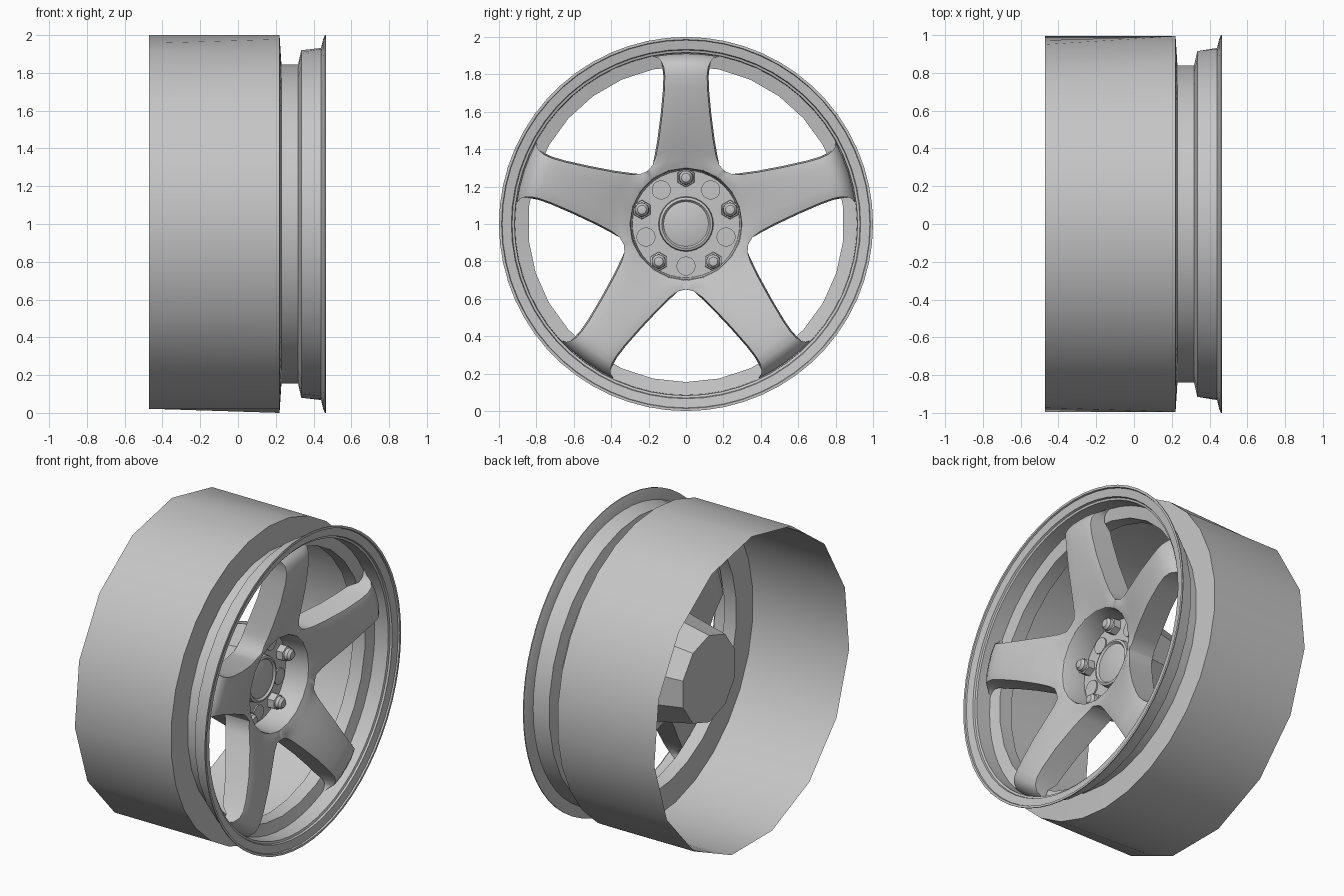
import bpy, bmesh, math

cube = bpy.data.objects.get("Cube")
if cube:
    bpy.data.objects.remove(cube)

grey = bpy.data.materials.new("plain grey")
grey.use_nodes = True
COLOUR = (0.56, 0.56, 0.56, 1)
grey.diffuse_color = COLOUR
grey.node_tree.nodes["Principled BSDF"].inputs["Base Color"].default_value = COLOUR


def finish(name, bm, angle=32):
    """Turn a bmesh into a shaded object raised to the wheel centre."""
    bmesh.ops.remove_doubles(bm, verts=bm.verts, dist=0.0005)
    bmesh.ops.recalc_face_normals(bm, faces=bm.faces)
    mesh = bpy.data.meshes.new(name)
    bm.to_mesh(mesh)
    bm.free()
    mesh.materials.append(grey)
    obj = bpy.data.objects.new(name, mesh)
    bpy.context.collection.objects.link(obj)
    obj.location.z = 1
    bpy.ops.object.select_all(action='DESELECT')
    obj.select_set(True)
    bpy.context.view_layer.objects.active = obj
    bpy.ops.object.shade_smooth_by_angle(angle=math.radians(angle))
    return obj


def lathe(name, profile, seg, y=0, z=0, angle=32):
    """Spin (x, radius[, sides]) points about the x axis, optionally on a coarser polygon."""
    bm = bmesh.new()
    rings = []
    for x, r, *sides in profile:
        n = sides[0] if sides else seg
        ring = []
        for k in range(seg):
            a = math.tau * k / seg
            off = a % (math.tau / n) if seg != n else 0
            rr = r * math.cos(math.pi / n) / math.cos(off - math.pi / n)
            ring.append(bm.verts.new((x, y + rr * math.sin(a), z + rr * math.cos(a))))
        rings.append(ring)
    for p, q in zip(rings, rings[1:]):
        for k in range(seg):
            j = (k + 1) % seg
            bm.faces.new((p[k], p[j], q[j], q[k]))
    bmesh.ops.dissolve_degenerate(bm, edges=bm.edges, dist=0.0001)
    return finish(name, bm, angle)


def lerp(table, r):
    """Piecewise linear lookup."""
    for (r0, x0), (r1, x1) in zip(table, table[1:]):
        if r <= r1:
            return x0 + (x1 - x0) * max(0, (r - r0) / (r1 - r0))
    return table[-1][1]


# Rim: coarse open barrel with a groove, then a finer outer lip
lathe("barrel", [(-0.47, 1, 15), (0.22, 1), (0.23, 0.845), (0.318, 0.845), (0.335, 0.92)], 30)
lathe("outer_lip", [(0.335, 0.92, 30), (0.44, 0.932), (0.45, 0.975), (0.46, 1), (0.466, 1),
                    (0.466, 0.986), (0.456, 0.983), (0.448, 0.934), (0.436, 0.93),
                    (0.432, 0.917), (0.337, 0.914)], 60, angle=20)

# Spokes: outline rows of (half width, edge height, centre height)
ROWS = [(0.206, 0.283, 0.35), (0.178, 0.315, 0.375), (0.16, 0.365, 0.41), (0.145, 0.45, 0.47),
        (0.127, 0.59, 0.59), (0.115, 0.72, 0.72), (0.113, 0.79, 0.79), (0.118, 0.835, 0.838),
        (0.131, 0.868, 0.875), (0.147, 0.886, 0.898), (0.17, 0.895, 0.911)]
FRONT = [(0.3, 0.295), (0.4, 0.335), (0.55, 0.39), (0.7, 0.425), (0.8, 0.438), (0.85, 0.432),
         (0.88, 0.41), (0.9, 0.375), (0.915, 0.34)]
BACK = [(0.3, 0.12), (0.6, 0.23), (0.8, 0.285), (0.835, 0.33), (0.915, 0.337)]
ACROSS = [-1, -0.9, -0.5, 0, 0.5, 0.9, 1]
HUB_R = 0.3


def sheet(bm, table, turn, crown, spread):
    """One side of a spoke; returns its grid of vertices."""
    grid = []
    for i in range(len(ROWS) + 1):
        row = []
        for u in ACROSS:
            if i == 0:
                a = u * math.pi / 5
                y, z = HUB_R * math.sin(a), HUB_R * math.cos(a)
            else:
                w, edge, mid = ROWS[i - 1]
                y = u * (w + (spread if 2 < i < 9 else 0))
                z = edge + (mid - edge) * (1 - u * u)
            x = lerp(table, math.hypot(y, z))
            if 1 < i < len(ROWS):
                x -= crown * u ** 4
            c, s = math.cos(turn), math.sin(turn)
            row.append(bm.verts.new((x, y * c + z * s, z * c - y * s)))
        grid.append(row)
    for p, q in zip(grid, grid[1:]):
        for k in range(len(ACROSS) - 1):
            bm.faces.new((p[k], p[k + 1], q[k + 1], q[k]))
    return grid


bm = bmesh.new()
for spoke in range(5):
    turn = spoke * math.tau / 5
    front = sheet(bm, FRONT, turn, 0.01, 0)
    back = sheet(bm, BACK, turn, 0, 0.008)
    # side walls start where neighbouring spokes part
    for i in range(1, len(ROWS)):
        for k in (0, -1):
            bm.faces.new((front[i][k], front[i + 1][k], back[i + 1][k], back[i][k]))
    for k in range(len(ACROSS) - 1):
        bm.faces.new((front[-1][k], front[-1][k + 1], back[-1][k + 1], back[-1][k]))
finish("spokes", bm, 38)

# Hub: recessed bolt face in front, coarse tapered boss behind
FACE = 0.14
lathe("hub_pocket", [(0.296, 0.302), (0.285, 0.295), (FACE, 0.287), (FACE, 0)], 40)
lathe("hub_boss", [(0.15, 0.345), (-0.165, 0.28), (-0.165, 0)], 10)
lathe("centre_cap", [(FACE, 0.147), (FACE + 0.035, 0.143), (FACE + 0.04, 0.13),
                     (FACE + 0.028, 0.12), (FACE + 0.038, 0.08), (FACE + 0.042, 0)], 32)

# Five lug nuts alternating with five round plates
for k in range(5):
    a = k * math.tau / 5
    y, z = 0.248 * math.sin(a), 0.248 * math.cos(a)
    lathe("lug_nut", [(FACE, 0.052), (FACE + 0.045, 0.05), (FACE + 0.05, 0.04)], 6, y, z)
    lathe("lug_tip", [(FACE + 0.03, 0.039), (FACE + 0.07, 0.037), (FACE + 0.085, 0.024),
                      (FACE + 0.09, 0)], 14, y, z)
    a += math.pi / 5
    y, z = 0.225 * math.sin(a), 0.225 * math.cos(a)
    lathe("round_plate", [(FACE, 0.051), (FACE + 0.009, 0.051), (FACE + 0.009, 0)], 20, y, z)
